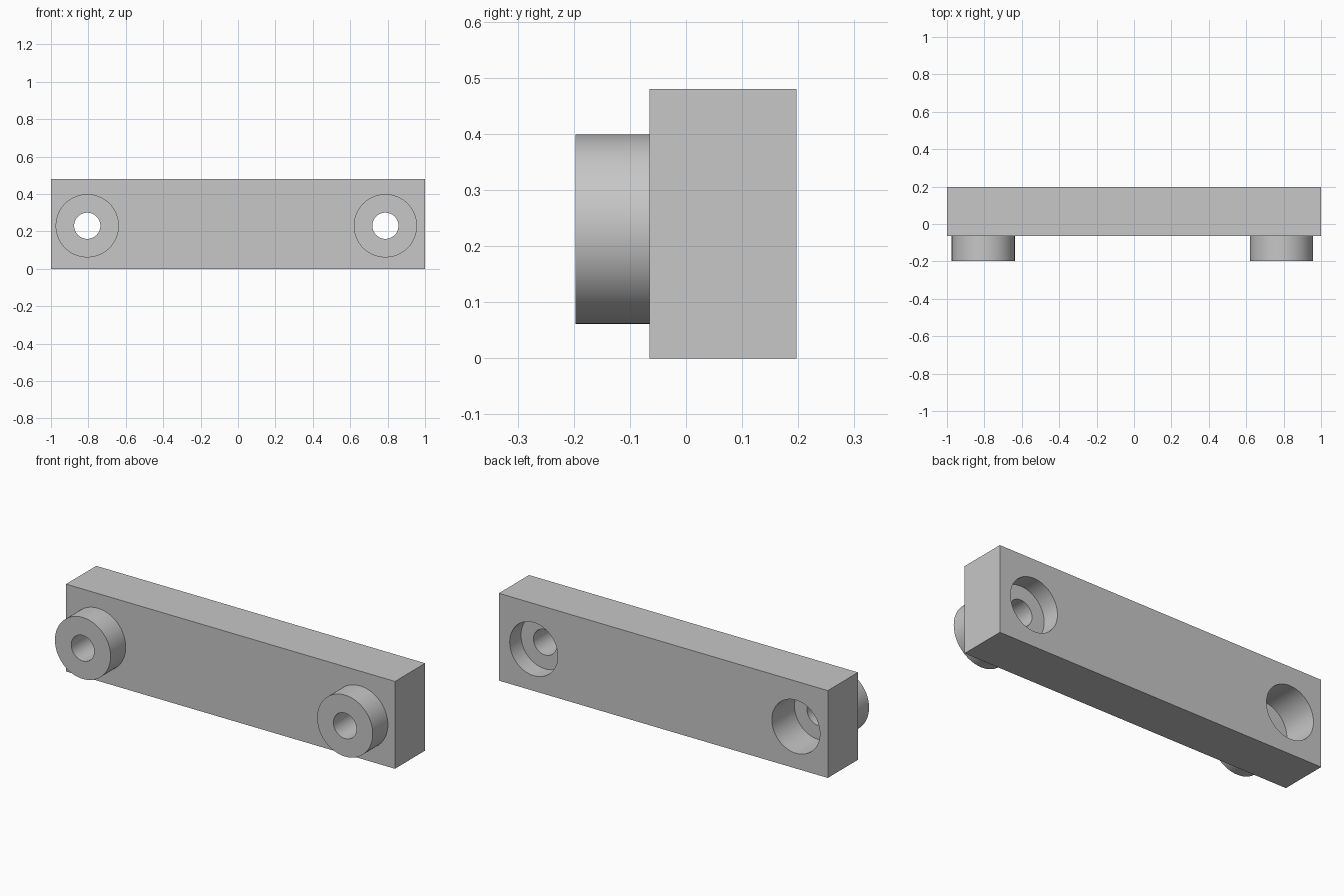
import bpy
import math

cube = bpy.data.objects.get("Cube")
if cube:
    bpy.data.objects.remove(cube, do_unlink=True)

grey = bpy.data.materials.new("plain grey")
grey.use_nodes = True
COLOUR = (0.57, 0.57, 0.57, 1)
grey.diffuse_color = COLOUR
grey.node_tree.nodes["Principled BSDF"].inputs["Base Color"].default_value = COLOUR

FRONT, FACE, BACK = -0.197, -0.065, 0.197   # boss front, bar front, bar back
HEIGHT, HOLE_Z = 0.48, 0.23


def cylinder(name, x, radius, y0, y1):
    """Cylinder lying along y between two depths."""
    bpy.ops.mesh.primitive_cylinder_add(
        vertices=96, radius=radius, depth=y1 - y0,
        location=(x, (y0 + y1) / 2, HOLE_Z), rotation=(math.pi / 2, 0, 0))
    obj = bpy.context.object
    obj.name = name
    obj.data.materials.append(grey)
    return obj


def combine(target, tool, operation):
    """Apply a boolean and discard the tool."""
    tool.hide_render = True
    mod = target.modifiers.new("boolean", "BOOLEAN")
    mod.operation = operation
    mod.solver = "EXACT"
    mod.object = tool
    bpy.context.view_layer.objects.active = target
    bpy.ops.object.modifier_apply(modifier=mod.name)
    bpy.data.objects.remove(tool, do_unlink=True)


# Rectangular bar
bpy.ops.mesh.primitive_cube_add(size=1, location=(0, (FACE + BACK) / 2, HEIGHT / 2))
bar = bpy.context.object
bar.name = "mounting_bar"
bar.scale = (2, BACK - FACE, HEIGHT)
bpy.ops.object.transform_apply(location=False, rotation=False, scale=True)
bar.data.materials.append(grey)

# Round front bosses, each with a through bore and a rear counterbore
for x, pocket_depth in ((-0.806, 0.197), (0.788, 0.098)):
    combine(bar, cylinder("boss", x, 0.169, FRONT, FACE + 0.02), "UNION")
    combine(bar, cylinder("bore_cutter", x, 0.07, FRONT - 0.1, BACK + 0.1), "DIFFERENCE")
    combine(bar, cylinder("pocket_cutter", x, 0.146, BACK - pocket_depth, BACK + 0.1), "DIFFERENCE")

# Smooth round walls, crisp edges
bpy.ops.object.select_all(action="DESELECT")
bar.select_set(True)
bpy.context.view_layer.objects.active = bar
bpy.ops.object.shade_smooth_by_angle(angle=math.radians(30))
